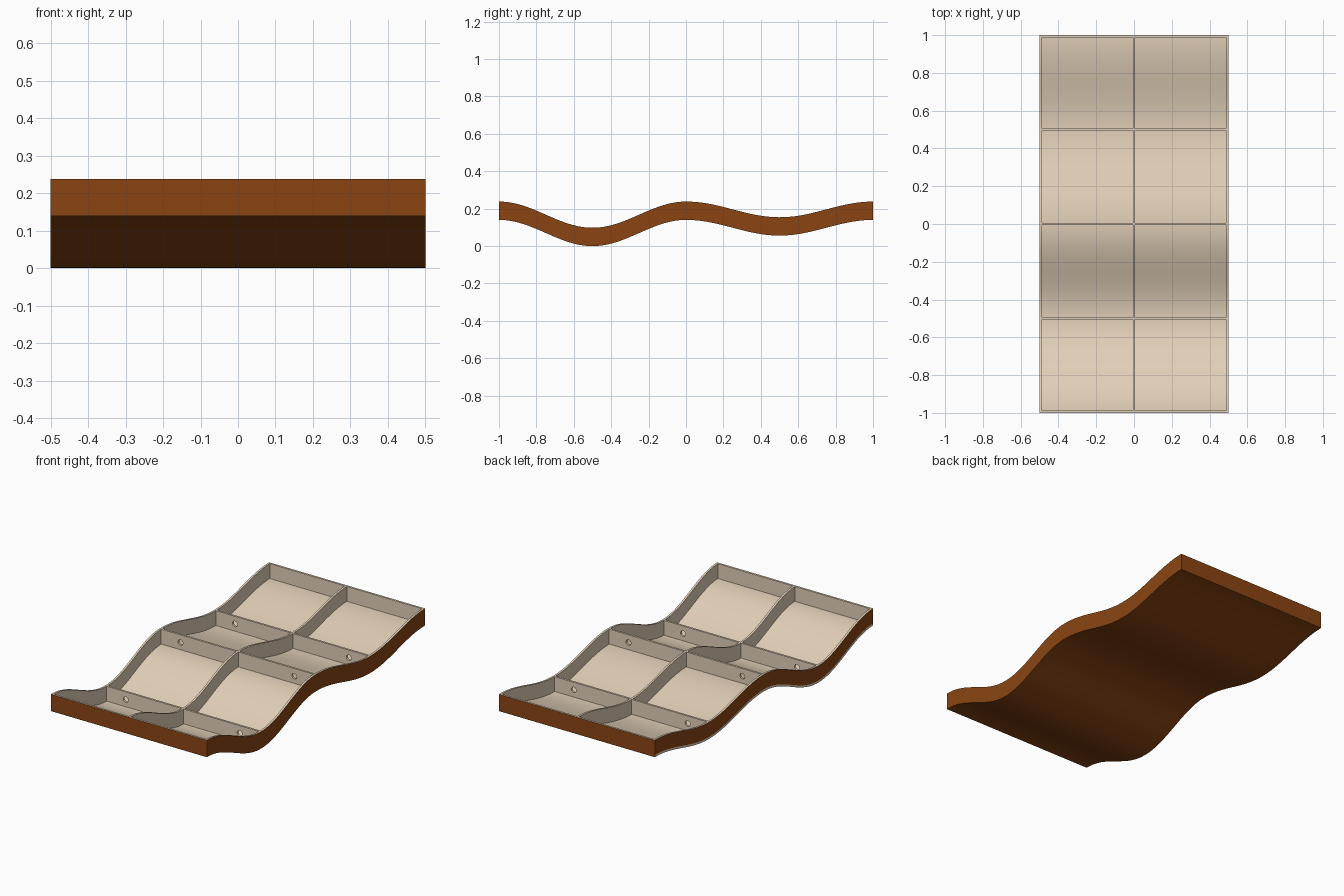
import bpy, bmesh, math
from mathutils import Matrix

if "Cube" in bpy.data.objects:
    bpy.data.objects.remove(bpy.data.objects["Cube"])

T = 0.012      # sheet thickness
H = 0.098      # full height of the tray
HX, HY = 0.5, 1.0


def material(name, rgb):
    m = bpy.data.materials.new(name)
    m.diffuse_color = (*rgb, 1)
    m.use_nodes = True
    m.node_tree.nodes["Principled BSDF"].inputs["Base Color"].default_value = m.diffuse_color
    return m


TAN = material("light tan", (0.76, 0.63, 0.48))
BROWN = material("saddle brown", (0.258, 0.060, 0.0065))


def wave(y):
    """Underside height: deep valley at the front, shallow one at the back."""
    a = 0.07 if y < 0 else 0.042
    return 0.14 - a + a * math.cos(2 * math.pi * y)


def strip(name, x0, x1, y0, y1, low, high, steps, brown_rule=None):
    """Solid slab between two heights that follows the wave along y."""
    bm = bmesh.new()
    rings = []
    for i in range(steps + 1):
        y = y0 + (y1 - y0) * i / steps
        z = wave(y)
        rings.append([bm.verts.new(p) for p in (
            (x0, y, z + low), (x1, y, z + low), (x1, y, z + high), (x0, y, z + high))])
    for a, b in zip(rings, rings[1:]):
        for k in range(4):
            n = (k + 1) % 4
            bm.faces.new((a[k], a[n], b[n], b[k]))
    bm.faces.new(rings[0][::-1])
    bm.faces.new(rings[-1])
    bmesh.ops.recalc_face_normals(bm, faces=bm.faces[:])
    for f in bm.faces:
        f.material_index = int(bool(brown_rule and brown_rule(f.normal)))
    me = bpy.data.meshes.new(name)
    bm.to_mesh(me)
    bm.free()
    me.materials.append(TAN)
    me.materials.append(BROWN)
    ob = bpy.data.objects.new(name, me)
    bpy.context.collection.objects.link(ob)
    return ob


def smooth(ob):
    bpy.ops.object.select_all(action='DESELECT')
    ob.select_set(True)
    bpy.context.view_layer.objects.active = ob
    bpy.ops.object.shade_smooth_by_angle(angle=math.radians(30))


N = 96
# wavy floor: brown below and on the edges, bare tan on the left edge
smooth(strip("floor", -HX, HX, -HY, HY, 0, T, N,
             lambda n: n.z < -0.5 or n.x > 0.5 or abs(n.y) > 0.9))

# long walls and the centre spine
smooth(strip("left_wall", -HX, -HX + T, -HY, HY, T, H, N,
             lambda n: n.x < -0.5 or abs(n.y) > 0.9))
smooth(strip("right_wall", HX - T, HX, -HY, HY, T, H, N,
             lambda n: n.x > 0.5 or abs(n.y) > 0.9))
smooth(strip("centre_spine", -T / 2, T / 2, -HY + T, HY - T, T, H, N))

# end walls
strip("front_wall", -HX + T, HX - T, -HY, -HY + T, T, H, 1, lambda n: n.y < -0.5)
strip("back_wall", -HX + T, HX - T, HY - T, HY, T, H, 1, lambda n: n.y > 0.5)

# cross ribs, each half drilled with one round hole
for label, y in (("front", -0.5), ("middle", 0.0), ("rear", 0.5)):
    for side, s in (("left", -1), ("right", 1)):
        xs = sorted((s * T / 2, s * (HX - T)))
        rib = strip(f"{label}_rib_{side}", xs[0], xs[1], y - T / 2, y + T / 2, T, H, 2)
        bm = bmesh.new()
        bmesh.ops.create_cone(
            bm, cap_ends=True, segments=24, radius1=0.016, radius2=0.016, depth=0.1,
            matrix=Matrix.Translation((s * 0.365, y, wave(y) + 0.054))
            @ Matrix.Rotation(math.pi / 2, 4, 'X'))
        me = bpy.data.meshes.new("hole_cutter")
        bm.to_mesh(me)
        bm.free()
        me.materials.append(TAN)
        cutter = bpy.data.objects.new("hole_cutter", me)
        bpy.context.collection.objects.link(cutter)
        mod = rib.modifiers.new("hole", 'BOOLEAN')
        mod.operation, mod.solver, mod.object = 'DIFFERENCE', 'EXACT', cutter
        bpy.ops.object.select_all(action='DESELECT')
        rib.select_set(True)
        bpy.context.view_layer.objects.active = rib
        bpy.ops.object.modifier_apply(modifier="hole")
        bpy.data.objects.remove(cutter)
